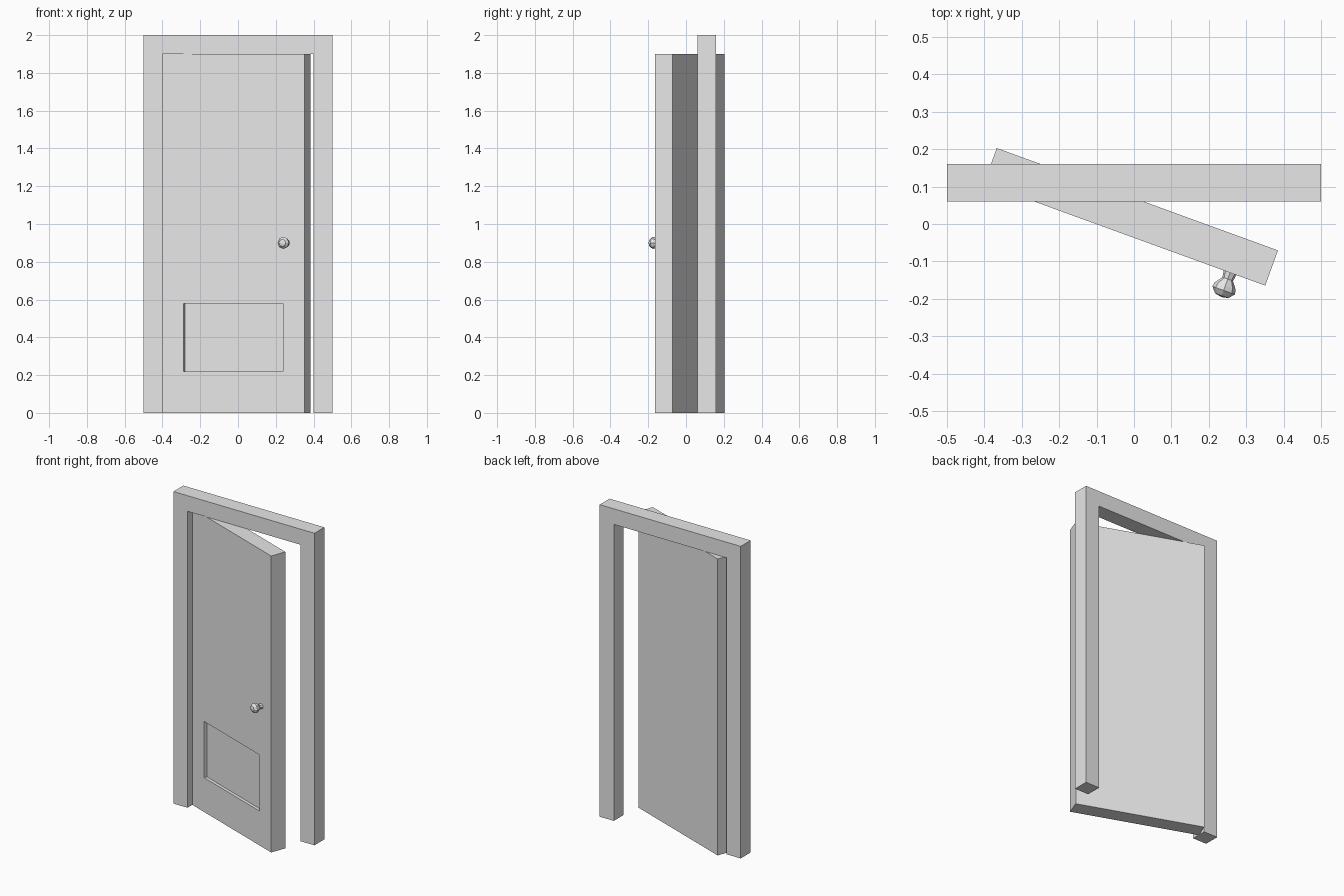
import bpy
import bmesh
import math
from mathutils import Matrix, Vector

if "Cube" in bpy.data.objects:
    bpy.data.objects.remove(bpy.data.objects["Cube"])


def make_material(name, color):
    mat = bpy.data.materials.new(name)
    mat.use_nodes = True
    mat.diffuse_color = color
    mat.node_tree.nodes["Principled BSDF"].inputs["Base Color"].default_value = color
    return mat


grey = make_material("light grey", (0.8, 0.8, 0.8, 1))


def add_object(name, bm, matrix=Matrix()):
    bmesh.ops.recalc_face_normals(bm, faces=bm.faces)
    mesh = bpy.data.meshes.new(name)
    bm.to_mesh(mesh)
    bm.free()
    mesh.materials.append(grey)
    obj = bpy.data.objects.new(name, mesh)
    obj.matrix_world = matrix
    bpy.context.collection.objects.link(obj)
    return obj


# Door frame: an upside-down U outline extruded backwards
FRONT, DEPTH = 0.06, 0.1
half = [(0.4, 0), (0.5, 0), (0.5, 2), (0.4, 1.9)]
outline = half[:3] + [(-x, z) for x, z in reversed(half[:3])]
outline += [(-0.4, 1.9), (0.4, 1.9)]
bm = bmesh.new()
face = bm.faces.new([bm.verts.new((x, FRONT, z)) for x, z in outline])
extruded = bmesh.ops.extrude_face_region(bm, geom=[face])["geom"]
bmesh.ops.translate(bm, vec=(0, DEPTH, 0),
                    verts=[v for v in extruded if isinstance(v, bmesh.types.BMVert)])
add_object("door_frame", bm)

# Door leaf, in hinge space: x along the door, front face at y = 0
WIDTH, HEIGHT, RECESS = 0.8, 1.9, 0.02
hinge = Matrix.Translation((-0.401, 0.109, 0)) @ Matrix.Rotation(math.radians(-20), 4, "Z")
bm = bmesh.new()
bmesh.ops.create_cube(bm, size=1, matrix=Matrix.Translation((WIDTH / 2, DEPTH / 2, HEIGHT / 2))
                      @ Matrix.Diagonal((WIDTH, DEPTH, HEIGHT, 1)))
front = min(bm.faces, key=lambda f: f.calc_center_median().y)

# Recessed lower panel cut into the front face
bmesh.ops.inset_individual(bm, faces=[front], thickness=0.1)
for v in front.verts:
    v.co.x = 0.12 if v.co.x < WIDTH / 2 else 0.68
    v.co.z = 0.22 if v.co.z < HEIGHT / 2 else 0.58
bmesh.ops.inset_individual(bm, faces=[front], thickness=0)
for v in front.verts:
    v.co.y = RECESS
add_object("door_leaf", bm, hinge)

# Doorknob: a faceted lathe pointing out of the front face
profile = [(0.018, 0), (0.015, 0.018), (0.03, 0.038), (0.032, 0.05), (0.019, 0.065), (0, 0.069)]
bm = bmesh.new()
points = [bm.verts.new((r, -d, 0)) for r, d in profile]
edges = [bm.edges.new(pair) for pair in zip(points, points[1:])]
bmesh.ops.spin(bm, geom=points + edges, cent=Vector(), axis=(0, 1, 0),
               angle=math.tau, steps=8, use_merge=True)
bmesh.ops.remove_doubles(bm, verts=bm.verts, dist=0.0001)
add_object("doorknob", bm, hinge @ Matrix.Translation((0.7, 0, 0.9)))
